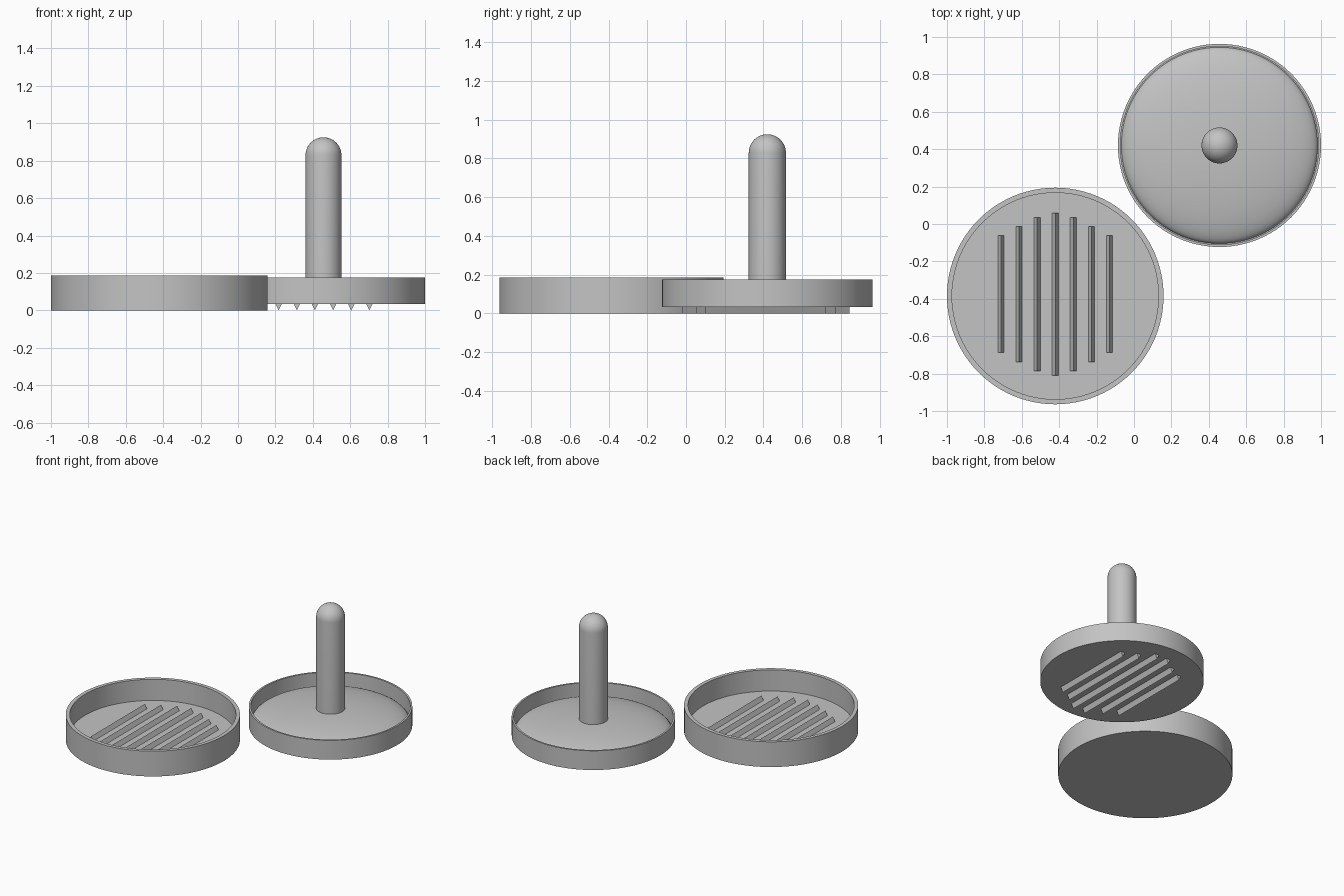
import bpy, bmesh, math
from mathutils import Matrix

if "Cube" in bpy.data.objects:
    bpy.data.objects.remove(bpy.data.objects["Cube"])

gray = bpy.data.materials.new("light gray")
gray.diffuse_color = (0.55, 0.55, 0.55, 1)
gray.use_nodes = True
gray.node_tree.nodes["Principled BSDF"].inputs["Base Color"].default_value = gray.diffuse_color

DISH = (-0.421, -0.385)
PRESS = (0.457, 0.42)


def finish(bm, name, smooth=True):
    bmesh.ops.remove_doubles(bm, verts=bm.verts, dist=1e-5)
    bmesh.ops.recalc_face_normals(bm, faces=bm.faces)
    me = bpy.data.meshes.new(name)
    bm.to_mesh(me)
    bm.free()
    ob = bpy.data.objects.new(name, me)
    me.materials.append(gray)
    bpy.context.collection.objects.link(ob)
    if smooth:
        bpy.ops.object.select_all(action='DESELECT')
        ob.select_set(True)
        bpy.context.view_layer.objects.active = ob
        bpy.ops.object.shade_smooth_by_angle(angle=math.radians(30))
    return ob


def lathe(name, profile, centre, steps=96):
    """Spin an (r, z) profile that starts and ends on the axis."""
    bm = bmesh.new()
    vs = [bm.verts.new((r, 0, z)) for r, z in profile]
    es = [bm.edges.new(p) for p in zip(vs, vs[1:])]
    bmesh.ops.spin(bm, geom=vs + es, cent=(0, 0, 0), axis=(0, 0, 1),
                   angle=2 * math.pi, steps=steps)
    bmesh.ops.translate(bm, verts=bm.verts, vec=(*centre, 0))
    return finish(bm, name)


def ridges(name, centre, rows, base, tip, half_w=0.0175):
    """Triangular bars along y; rows holds (x offset, half length), mirrored in x."""
    bm = bmesh.new()
    for dx, half in rows:
        for x in {dx, -dx}:
            ends = []
            for y in (-half, half):
                ends.append([bm.verts.new((centre[0] + x + u, centre[1] + y, z))
                             for u, z in ((-half_w, base), (half_w, base), (0, tip))])
            a, b = ends
            bm.faces.new(a)
            bm.faces.new(b)
            for i in range(3):
                j = (i + 1) % 3
                bm.faces.new((a[i], a[j], b[j], b[i]))
    return finish(bm, name, smooth=False)


# Round dish with a thin wall and a flat floor
lathe("dish", [(0, 0), (0.579, 0), (0.579, 0.185), (0.552, 0.185),
               (0.552, 0.03), (0, 0.03)], DISH)

# Seven bars standing on the dish floor
ridges("dish_ridges", (DISH[0], -0.375),
       [(0, 0.435), (0.097, 0.41), (0.194, 0.3625), (0.29, 0.3125)], 0.029, 0.062)

# Press plate: rimmed disc with a shallow domed top
dome = [(0.525 * math.cos(t), 0.06 + 0.1 * math.sin(t))
        for t in (math.pi / 2 * i / 20 for i in range(20))]
lathe("press_plate", [(0, 0.034), (0.543, 0.034), (0.543, 0.175), (0.53, 0.175),
                      (0.53, 0.06)] + dome + [(0, 0.16)], PRESS)

# Six bars under the press, set between the dish bars
ridges("press_ridges", (PRESS[0] + 0.003, 0.412),
       [(0.0485, 0.433), (0.1455, 0.36), (0.2425, 0.311)], 0.035, 0.0)

# Upright handle with a round end
cap = [(0.096 * math.cos(t), 0.829 + 0.096 * math.sin(t))
       for t in (math.pi / 2 * i / 12 for i in range(12))]
lathe("handle", [(0, 0.14), (0.096, 0.14)] + cap + [(0, 0.925)], PRESS, 48)
